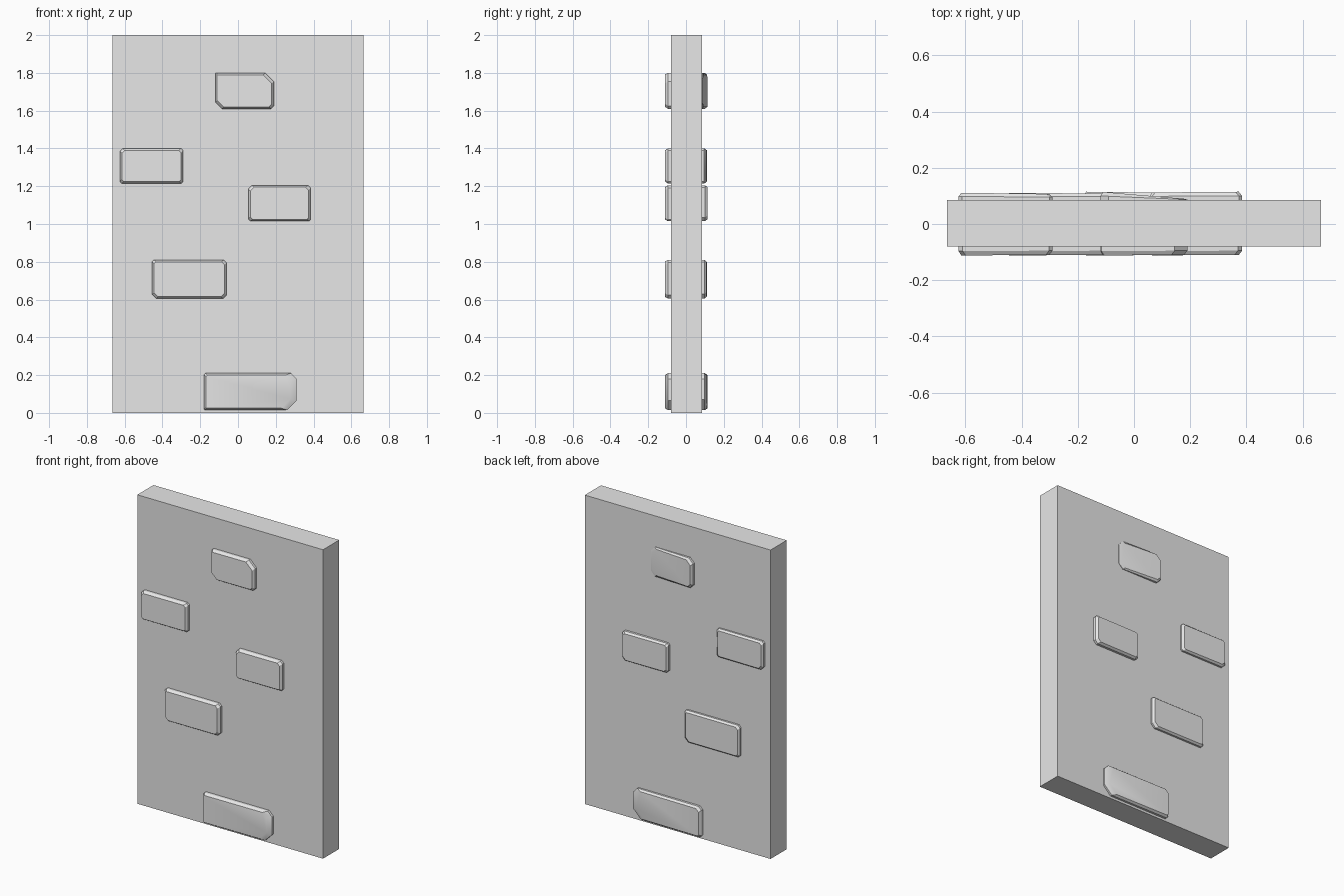
import bpy, bmesh, math

cube = bpy.data.objects.get("Cube")
if cube:
    bpy.data.objects.remove(cube)

stone = bpy.data.materials.new("grey stone")
stone.use_nodes = True
stone.diffuse_color = (0.8, 0.8, 0.8, 1)
stone.node_tree.nodes["Principled BSDF"].inputs["Base Color"].default_value = (0.8, 0.8, 0.8, 1)

FRONT, BACK = -0.08, 0.085


def finish(name, bm):
    bmesh.ops.recalc_face_normals(bm, faces=bm.faces)
    mesh = bpy.data.meshes.new(name)
    bm.to_mesh(mesh)
    bm.free()
    mesh.materials.append(stone)
    ob = bpy.data.objects.new(name, mesh)
    bpy.context.collection.objects.link(ob)
    return ob


def outline(x0, x1, z0, z1, cuts):
    """Rectangle with cut corners: bottom left, bottom right, top right, top left."""
    bl, br, tr, tl = cuts
    return [(x0, z0 + bl), (x0 + bl, z0), (x1 - br, z0), (x1, z0 + br),
            (x1, z1 - tr), (x1 - tr, z1), (x0 + tl, z1), (x0, z1 - tl)]


def brick(name, box, cuts, wall, rise_left, rise_right, end_bevel=0.012):
    """Worn brick face standing out of the wall, with a softened rim."""
    x0, x1, z0, z1 = box
    side = 1 if wall > 0 else -1
    rim = 0.01
    inner = (x0 + rim, x1 - end_bevel, z0 + rim, z1 - rim)
    bm = bmesh.new()
    rings = []
    for rect, share in ((box, None), (box, 0.5), (inner, 1.0)):
        ring = []
        for x, z in outline(*rect, cuts):
            t = (x - x0) / (x1 - x0)
            rise = rise_left + (rise_right - rise_left) * t
            out = -0.03 if share is None else rise * share
            ring.append(bm.verts.new((x, wall + side * out, z)))
        rings.append(ring)
    for a, b in zip(rings, rings[1:]):
        for i in range(len(a)):
            j = (i + 1) % len(a)
            bm.faces.new((a[i], a[j], b[j], b[i]))
    bm.faces.new(rings[-1])
    bm.faces.new(rings[0][::-1])
    ob = finish(name, bm)
    bpy.ops.object.select_all(action="DESELECT")
    bpy.context.view_layer.objects.active = ob
    ob.select_set(True)
    bpy.ops.object.shade_smooth_by_angle(angle=math.radians(30))


# Wall slab
bm = bmesh.new()
bmesh.ops.create_cube(bm, size=1)
for v in bm.verts:
    v.co = (v.co.x * 1.33, FRONT if v.co.y < 0 else BACK, v.co.z * 2 + 1)
finish("wall_slab", bm)

# Bricks: name, box, front cuts, back cuts, back rise at left and right ends
bricks = [
    ("top_brick", (-0.12, 0.19, 1.61, 1.80),
     (0.035, 0.015, 0.045, 0.004), (0.02, 0.03, 0.03, 0.03), (0.03, 0.004)),
    ("upper_brick", (-0.625, -0.29, 1.215, 1.40),
     (0.01, 0.01, 0.012, 0.015), (0.02, 0.01, 0.01, 0.012), (0.026, 0.022)),
    ("middle_brick", (0.055, 0.385, 1.015, 1.205),
     (0.012, 0.008, 0.015, 0.02), (0.015, 0.02, 0.012, 0.01), (0.027, 0.03)),
    ("lower_brick", (-0.455, -0.06, 0.605, 0.81),
     (0.022, 0.018, 0.015, 0.01), (0.012, 0.025, 0.01, 0.015), (0.025, 0.024)),
    ("bottom_brick", (-0.18, 0.31, 0.015, 0.21),
     (0.004, 0.05, 0.03, 0.008), (0.01, 0.055, 0.03, 0.02), (0.03, 0.024)),
]
for name, box, front_cuts, back_cuts, rises in bricks:
    end = 0.03 if name == "bottom_brick" else 0.012
    brick("front_" + name, box, front_cuts, FRONT, 0.032, 0.03, end)
    brick("back_" + name, box, back_cuts, BACK, *rises, end)
